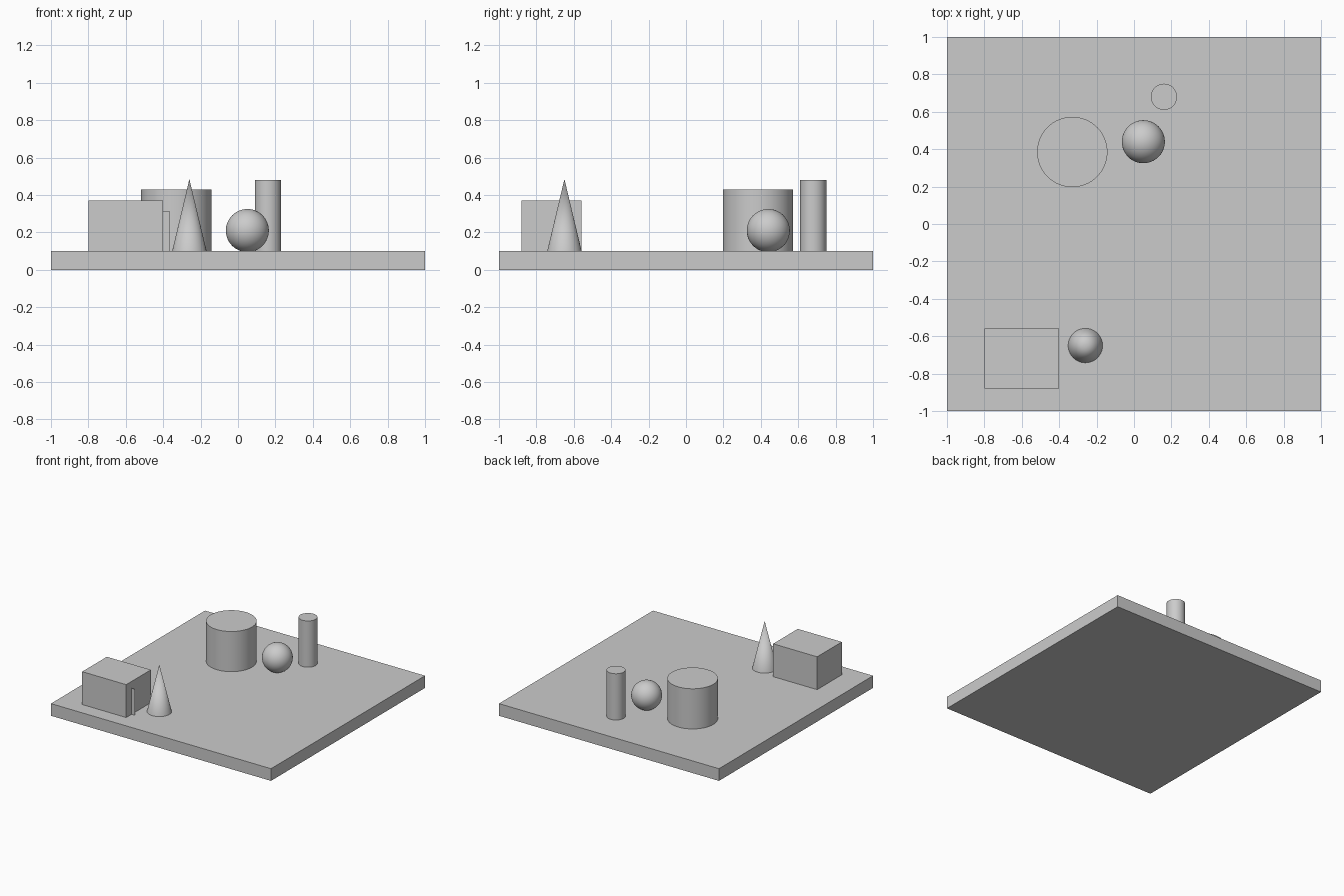
import bpy, math

cube = bpy.data.objects.get("Cube")
if cube:
    bpy.data.objects.remove(cube, do_unlink=True)

grey = bpy.data.materials.new("plain grey")
grey.use_nodes = True
grey.diffuse_color = (0.6, 0.6, 0.6, 1)
grey.node_tree.nodes["Principled BSDF"].inputs["Base Color"].default_value = (0.6, 0.6, 0.6, 1)

GROUND = 0.1  # top of the slab


def finish(name, smooth=False):
    obj = bpy.context.object
    obj.name = name
    obj.data.materials.append(grey)
    if smooth:
        bpy.ops.object.shade_smooth_by_angle(angle=math.radians(40))
    return obj


def box(name, x, y, z0, size):
    bpy.ops.mesh.primitive_cube_add(size=1, location=(x, y, z0 + size[2] / 2))
    bpy.context.object.scale = size
    bpy.ops.object.transform_apply(location=False, rotation=False)
    return finish(name)


def round_post(name, x, y, radius, height, tip=None):
    tip = radius if tip is None else tip
    bpy.ops.mesh.primitive_cone_add(vertices=64, radius1=radius, radius2=tip, depth=height,
                                    location=(x, y, GROUND + height / 2))
    return finish(name, True)


# Ground slab
box("ground_slab", 0, 0, 0, (2, 2, GROUND))

# Block building with a thin door panel standing out from its side
box("block_building", -0.6, -0.72, GROUND, (0.4, 0.32, 0.27))
bpy.ops.mesh.primitive_plane_add(size=1, location=(-0.402, -0.81, GROUND + 0.107),
                                 rotation=(math.pi / 2, 0, 0))
bpy.context.object.scale = (0.07, 0.215, 1)
finish("door_panel")

# Round tank, chimney and cone
round_post("wide_tank", -0.33, 0.385, 0.188, 0.33)
round_post("narrow_tower", 0.16, 0.68, 0.07, 0.38)
round_post("cone_tree", -0.26, -0.65, 0.092, 0.385, tip=0)

# Ball resting on the slab
bpy.ops.mesh.primitive_uv_sphere_add(segments=48, ring_count=24, radius=0.115,
                                     location=(0.05, 0.44, 0.21))
finish("ball", True)
